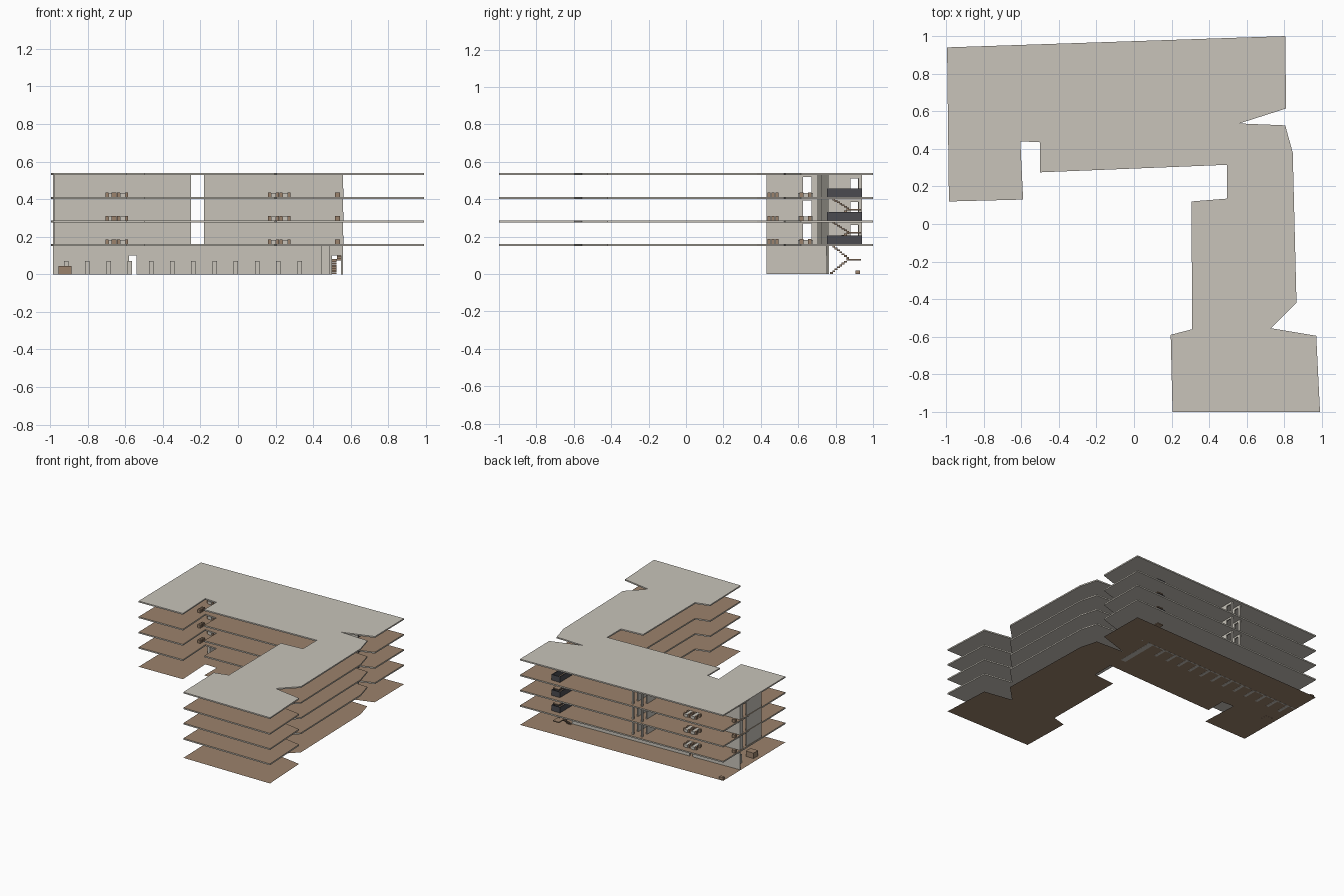
import bpy, bmesh
from mathutils import Vector

cube = bpy.data.objects.get("Cube")
if cube:
    bpy.data.objects.remove(cube)


def material(name, rgb):
    m = bpy.data.materials.new(name)
    m.use_nodes = True
    m.diffuse_color = (*rgb, 1)
    m.node_tree.nodes["Principled BSDF"].inputs["Base Color"].default_value = (*rgb, 1)
    return m


PLASTER = material("pale plaster", (0.58, 0.55, 0.49))
TIMBER = material("brown timber", (0.33, 0.225, 0.15))
DARK = material("dark panel", (0.07, 0.07, 0.08))


def finish(name, bm, *mats):
    bmesh.ops.recalc_face_normals(bm, faces=bm.faces[:])
    mesh = bpy.data.meshes.new(name)
    bm.to_mesh(mesh)
    bm.free()
    for m in mats:
        mesh.materials.append(m)
    ob = bpy.data.objects.new(name, mesh)
    bpy.context.collection.objects.link(ob)
    return ob


def prism(bm, points, z0, z1):
    face = bm.faces.new([bm.verts.new((x, y, z0)) for x, y in points])
    up = bmesh.ops.extrude_face_region(bm, geom=[face])["geom"]
    bmesh.ops.translate(bm, vec=(0, 0, z1 - z0),
                        verts=[v for v in up if isinstance(v, bmesh.types.BMVert)])


def block(bm, x0, x1, y0, y1, z0, z1):
    prism(bm, [(x0, y0), (x1, y0), (x1, y1), (x0, y1)], z0, z1)


def box(name, mat, *bounds):
    bm = bmesh.new()
    block(bm, *bounds)
    return finish(name, bm, mat)


def wall(name, a, b, z0, z1, doors=(), thick=0.01):
    """Upright wall from a to b; doors are (start, end, height) along it."""
    bm = bmesh.new()
    a, b = Vector(a), Vector(b)
    along = (b - a).normalized()
    side = Vector((-along.y, along.x)) * thick / 2

    def piece(s, e, low, high):
        p, q = a + along * s, a + along * e
        prism(bm, [p - side, q - side, q + side, p + side], low, high)

    start = 0
    for s, e, h in doors:
        piece(start, s, z0, z1)
        piece(s, e, z0 + h, z1)
        start = e
    piece(start, (b - a).length, z0, z1)
    return finish(name, bm, PLASTER)


OUTLINE = [(-0.995, 0.94), (0.805, 1.0), (0.81, 0.615), (0.56, 0.535), (0.805, 0.525),
           (0.845, 0.38), (0.865, -0.42), (0.73, -0.555), (0.97, -0.595), (0.99, -1.0),
           (0.205, -1.0), (0.195, -0.59), (0.31, -0.56), (0.305, 0.12), (0.495, 0.135),
           (0.495, 0.315), (-0.5, 0.275), (-0.5, 0.435), (-0.605, 0.44), (-0.59, 0.13),
           (-0.985, 0.12)]
THICK = 0.011
LEVELS = [0.161, 0.286, 0.411]   # top of each upper floor
ROOF = 0.54
CEILINGS = [z - THICK for z in LEVELS[1:] + [ROOF]]

# Ground sheet
bm = bmesh.new()
bm.faces.new([bm.verts.new((x, y, 0.001)) for x, y in OUTLINE])
finish("ground_floor", bm, TIMBER)

# Floor slabs with timber tops, and the plain roof
for i, top in enumerate(LEVELS + [ROOF]):
    bm = bmesh.new()
    prism(bm, OUTLINE, top - THICK, top)
    slab = finish("roof_slab" if top == ROOF else f"floor_slab_{i + 1}", bm, PLASTER, TIMBER)
    if top != ROOF:
        for f in slab.data.polygons:
            f.material_index = int(f.normal.z > 0.5)


def spine(x):
    """Point on the long, slightly skewed wall line."""
    return (x, 0.705 + 0.035 * (x + 0.985))


# Ground storey walls
base = LEVELS[0] - THICK
wall("ground_long_wall", spine(-0.985), spine(0.56), 0, base,
     [(0.405, 0.445, 0.1), (1.485, 1.535, 0.1)])
box("ground_cross_wall", PLASTER, 0.445, 0.49, 0.43, 0.755, 0, base)
bm = bmesh.new()
for k in range(12):
    x = -0.915 + 0.113 * k
    block(bm, x - 0.012, x + 0.012, spine(x)[1] - 0.11, spine(x)[1], 0, 0.07)
finish("ground_partitions", bm, PLASTER)
box("ground_cabinet", TIMBER, -0.955, -0.885, 0.43, 0.49, 0, 0.045)
box("ground_crate", TIMBER, -0.985, -0.95, 0.905, 0.93, 0, 0.02)


def furniture(level, z, cx, cy):
    """Two tables, each with a chair on both sides."""
    tables, chairs = bmesh.new(), bmesh.new()
    for x in (cx - 0.031, cx + 0.031):
        block(tables, x - 0.014, x + 0.014, cy - 0.04, cy + 0.04, z, z + 0.022)
        for d in (-0.021, 0.021):
            for y in (cy - 0.022, cy + 0.022):
                block(chairs, x + d - 0.008, x + d + 0.008, y - 0.01, y + 0.01, z, z + 0.025)
    finish(f"tables_{level}", tables, PLASTER)
    finish(f"chairs_{level}", chairs, TIMBER)


# Upper storeys: long wall with a gap, passage walls, end wall, furniture
for n, (z, top) in enumerate(zip(LEVELS, CEILINGS), 1):
    wall(f"long_wall_right_{n}", spine(-0.985), spine(-0.25), z, top)
    wall(f"long_wall_left_{n}", spine(-0.18), spine(0.56), z, top)
    for side, x in (("right", -0.255), ("left", -0.175)):
        wall(f"passage_wall_{side}_{n}", spine(x), (x, 0.94), z, top,
             [(0.145, 0.19, 0.1)])
    wall(f"end_wall_{n}", (-0.98, 0.43), (-0.98, 0.7), z, top, [(0.195, 0.24, 0.108)])
    furniture(f"front_right_{n}", z, -0.645, 0.64)
    furniture(f"front_left_{n}", z, 0.22, 0.64)
    furniture(f"back_right_{n}", z, -0.66, 0.86)
    bm = bmesh.new()
    for x in (-0.66, 0.53):
        for y in (0.443, 0.465, 0.487):
            block(bm, x - 0.013, x + 0.013, y - 0.008, y + 0.008, z, z + 0.025)
    block(bm, -0.985, -0.96, 0.75, 0.775, z, z + 0.025)
    finish(f"stools_{n}", bm, TIMBER)

# Stairs: two flights and a half landing per storey
STEPS = 8
for n, (z0, z1) in enumerate(zip([0] + LEVELS[:-1], LEVELS), 1):
    bm = bmesh.new()
    rise = (z1 - z0) / (2 * STEPS)
    for k in range(STEPS):
        y = 0.77 + 0.0125 * k
        low, high = z0 + rise * (k + 1), z1 - rise * k
        block(bm, 0.498, 0.523, y, y + 0.015, low - 0.009, low)
        block(bm, 0.527, 0.552, y, y + 0.015, high - 0.009, high)
    mid = (z0 + z1) / 2
    block(bm, 0.498, 0.552, 0.87, 0.935, mid - 0.008, mid)
    finish(f"stairs_{n}", bm, TIMBER)

# Dark guard panels around the stairwell on the upper floors
for n, z in enumerate(LEVELS, 1):
    bm = bmesh.new()
    block(bm, 0.555, 0.561, 0.755, 0.94, z, z + 0.046)
    block(bm, 0.485, 0.491, 0.755, 0.94, z, z + 0.046)
    block(bm, 0.491, 0.555, 0.934, 0.94, z, z + 0.046)
    finish(f"stair_guard_{n}", bm, DARK)
